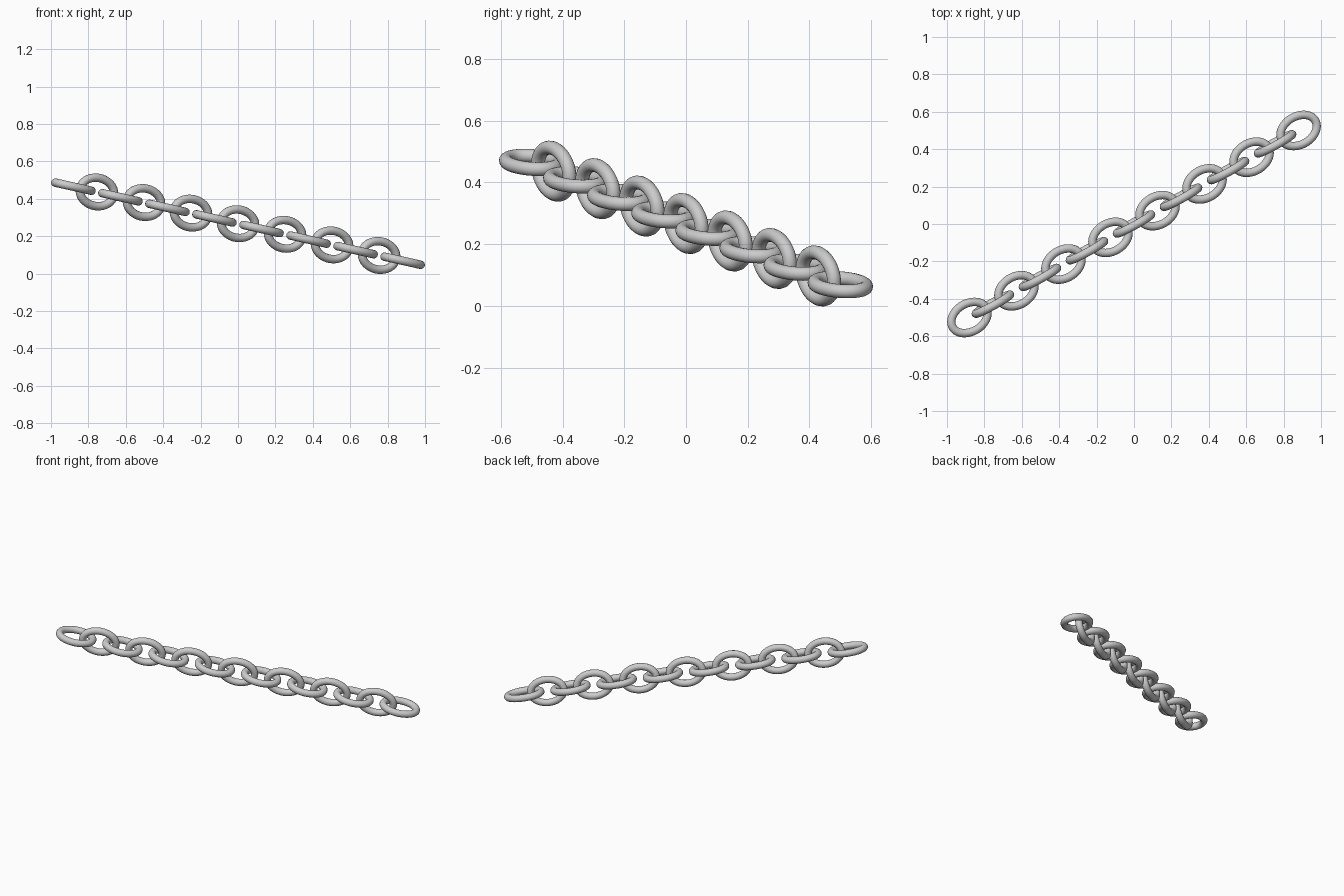
import bpy
import math
from mathutils import Matrix, Vector

if "Cube" in bpy.data.objects:
    bpy.data.objects.remove(bpy.data.objects["Cube"])

LINKS = 15
HALF_LEN, HALF_WID, WIRE = 0.128, 0.098, 0.0225
START = Vector((-0.88, -0.50, 0.465))
END = Vector((0.88, 0.50, 0.069))


def make_link_mesh():
    """Oval ring of round wire, long axis along x, lying in the xy plane."""
    curve = bpy.data.curves.new("link_path", 'CURVE')
    curve.dimensions = '3D'
    curve.bevel_depth = WIRE
    curve.bevel_resolution = 6
    n = 48
    spline = curve.splines.new('POLY')
    spline.points.add(n - 1)
    for i, p in enumerate(spline.points):
        a = 2 * math.pi * i / n
        p.co = ((HALF_LEN - WIRE) * math.cos(a), (HALF_WID - WIRE) * math.sin(a), 0, 1)
    spline.use_cyclic_u = True
    helper = bpy.data.objects.new("link_path", curve)
    bpy.context.collection.objects.link(helper)
    bpy.context.view_layer.update()
    mesh = bpy.data.meshes.new_from_object(helper)
    bpy.data.objects.remove(helper)
    for poly in mesh.polygons:
        poly.use_smooth = True
    return mesh


mesh = make_link_mesh()

# Chain frame: along the chain, across it, and normal to its tilted plane
along = (END - START).normalized()
normal = Vector((0.225, 0, 1)).normalized()
across = normal.cross(along).normalized()
frame = Matrix((along, across, normal)).transposed().to_4x4()

# Links alternate flat and upright
for i in range(LINKS):
    link = bpy.data.objects.new(f"chain_link_{i + 1:02d}", mesh)
    bpy.context.collection.objects.link(link)
    roll = Matrix.Rotation(math.pi / 2 * (i % 2), 4, 'X')
    link.matrix_world = Matrix.Translation(START.lerp(END, i / (LINKS - 1))) @ frame @ roll
